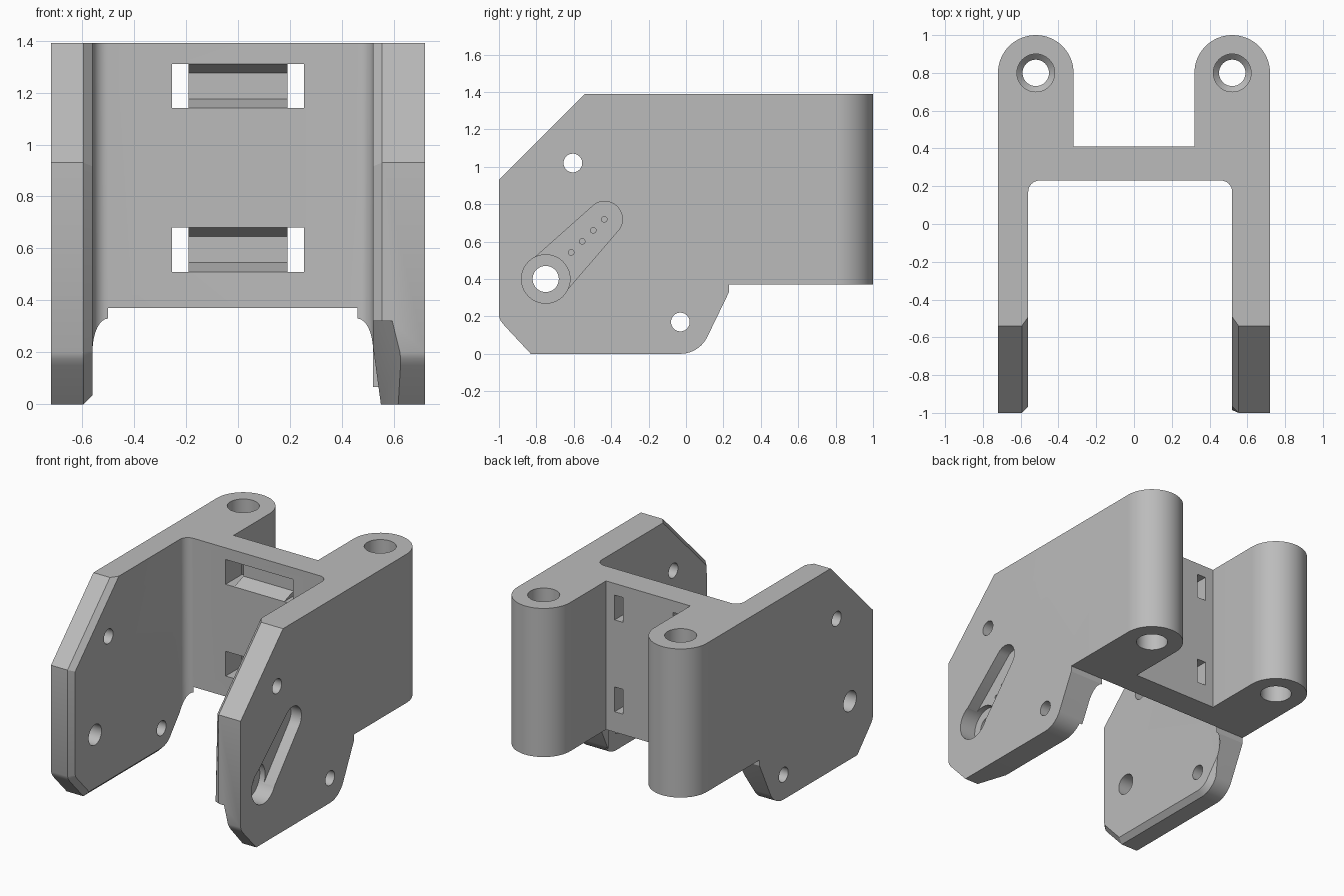
import bpy, bmesh
from math import sin, cos, radians, atan2, degrees
from mathutils import Vector

if "Cube" in bpy.data.objects:
    bpy.data.objects.remove(bpy.data.objects["Cube"], do_unlink=True)

TOP, FLOOR = 1.39, 0.37
IN_R, IN_L, OUT = 0.52, -0.56, 0.72

grey = bpy.data.materials.new("plain grey")
grey.use_nodes = True
grey.diffuse_color = (0.5, 0.5, 0.5, 1)
grey.node_tree.nodes["Principled BSDF"].inputs["Base Color"].default_value = (0.5, 0.5, 0.5, 1)


def arc(cx, cy, r, a0, a1, n=12):
    """Points on an arc, angles in degrees."""
    angles = [radians(a0 + (a1 - a0) * i / n) for i in range(n + 1)]
    return [(cx + r * cos(a), cy + r * sin(a)) for a in angles]


def circle(cx, cy, r, n=40):
    return arc(cx, cy, r, 0, 360, n)[:-1]


def finish(bm, name):
    bmesh.ops.recalc_face_normals(bm, faces=bm.faces)
    mesh = bpy.data.meshes.new(name)
    bm.to_mesh(mesh)
    bm.free()
    mesh.materials.append(grey)
    obj = bpy.data.objects.new(name, mesh)
    bpy.context.collection.objects.link(obj)
    return obj


def prism(name, outline, axis, a, b):
    """Extrude an outline along x (outline in y, z) or z (outline in x, y)."""
    bm = bmesh.new()
    place = (lambda p: (a, *p)) if axis == "x" else (lambda p: (*p, a))
    face = bm.faces.new([bm.verts.new(place(p)) for p in outline])
    new = bmesh.ops.extrude_face_region(bm, geom=[face])["geom"]
    move = Vector((b - a, 0, 0)) if axis == "x" else Vector((0, 0, b - a))
    bmesh.ops.translate(bm, vec=move, verts=[v for v in new if isinstance(v, bmesh.types.BMVert)])
    return finish(bm, name)


def lathe(name, x, y, profile):
    """Spin an (r, z) profile around a vertical axis."""
    bm = bmesh.new()
    verts = [bm.verts.new((x + r, y, z)) for r, z in profile]
    edges = [bm.edges.new(pair) for pair in zip(verts, verts[1:])]
    bmesh.ops.spin(bm, geom=verts + edges, cent=(x, y, 0), axis=(0, 0, 1),
                   angle=radians(360), steps=40)
    bmesh.ops.remove_doubles(bm, verts=bm.verts, dist=0.0005)
    return finish(bm, name)


def combine(target, tool, operation="DIFFERENCE"):
    mod = target.modifiers.new("cut", "BOOLEAN")
    mod.operation, mod.solver, mod.object = operation, "EXACT", tool
    tool.hide_render = True
    bpy.context.view_layer.objects.active = target
    bpy.ops.object.modifier_apply(modifier=mod.name)
    bpy.data.objects.remove(tool, do_unlink=True)


# Plan outline: two arms with round bosses, joined by a cross wall
plan = ([(-OUT, -1), (IN_L, -1)]
        + arc(IN_L + 0.06, 0.17, 0.06, 180, 90, 8)
        + arc(IN_R - 0.06, 0.17, 0.06, 90, 0, 8)
        + [(IN_R, -1), (OUT, -1)]
        + arc(0.52, 0.8, 0.2, 0, 180, 32)
        + [(0.32, 0.41), (-0.32, 0.41)]
        + arc(-0.52, 0.8, 0.2, 0, 180, 32))
bracket = prism("bracket_body", plan, "z", -0.1, 1.6)

# Side outline trims the arms
side = ([(-1, 0.2), (-0.99, 0.175), (-0.97, 0.15), (-0.83, 0)]
        + arc(-0.03, 0.16, 0.16, -90, -27, 10)
        + [(0.23, 0.33), (0.23, FLOOR), (1.1, FLOOR), (1.1, TOP), (-0.54, TOP), (-1, 0.93)])
combine(bracket, prism("side_trim", side, "x", -1, 1), "INTERSECT")

# Chamfer the inner front edges of both arms
bm = bmesh.new()
bm.from_mesh(bracket.data)
bmesh.ops.remove_doubles(bm, verts=bm.verts, dist=0.0002)
bmesh.ops.dissolve_limit(bm, angle_limit=radians(0.5), verts=bm.verts, edges=bm.edges)


def wants_chamfer(edge):
    p, q = (v.co for v in edge.verts)
    if max(p.y, q.y) > 0.125 or min(p.z, q.z) > TOP - 0.01:
        return False
    left = max(abs(p.x - IN_L), abs(q.x - IN_L)) < 0.005
    right = max(abs(p.x - IN_R), abs(q.x - IN_R)) < 0.005
    return left or (right and min(p.z, q.z) > 0.19)


bmesh.ops.bevel(bm, geom=[e for e in bm.edges if wants_chamfer(e)], offset=0.034,
                offset_type="OFFSET", segments=1, affect="EDGES")
bm.to_mesh(bracket.data)
bm.free()

# Lower inside of the slotted arm: slight taper, then a slanted front corner
for point, normal in (((0.55, 0, 0), (-0.22, 0, -0.03)),
                      ((0.62, -0.84, 0), (-0.049, -0.016, -0.012))):
    bm = bmesh.new()
    bmesh.ops.create_cube(bm, size=1)
    bmesh.ops.translate(bm, vec=(0, 0, 0.5), verts=bm.verts)
    bmesh.ops.scale(bm, vec=(4, 4, 0.3), verts=bm.verts)
    turn = Vector(normal).to_track_quat("Z", "Y").to_matrix()
    bmesh.ops.rotate(bm, matrix=turn, verts=bm.verts)
    bmesh.ops.translate(bm, vec=point, verts=bm.verts)
    slab = finish(bm, "slab")
    limit = prism("limit", [(-1.2, -0.1), (0.1, -0.1), (0.1, 0.32), (-1.2, 0.32)], "x", 0.49, 0.8)
    combine(slab, limit, "INTERSECT")
    combine(bracket, slab)

# Cross holes through both arms
for y, z, r in ((-0.605, 1.02, 0.05), (-0.03, 0.17, 0.05), (-0.75, 0.4, 0.07)):
    combine(bracket, prism("cross_hole", circle(y, z, r), "x", -1, 1))

# Tapered lever recess on the outside of one arm, with a deeper hub
hub, tip = (-0.75, 0.4), (-0.435, 0.72)
tilt = degrees(atan2(tip[1] - hub[1], tip[0] - hub[0]))
lever = arc(*hub, 0.125, tilt + 90, tilt + 270, 20) + arc(*tip, 0.095, tilt - 90, tilt + 90, 20)
combine(bracket, prism("lever_recess", lever, "x", 0.64, 0.8))
combine(bracket, prism("hub_recess", circle(*hub, 0.13), "x", 0.6, 0.8))
for i in range(4):
    y, z = -0.614 + i * 0.059, 0.542 + i * 0.059
    combine(bracket, prism("pin_hole", circle(y, z, 0.015, 16), "x", 0.3, 0.8))

# Stepped vertical bores in the bosses
for x in (-0.52, 0.52):
    bore = [(0, 0.2), (0.1, 0.2), (0.1, 0.67), (0.07, 0.7), (0.07, 1.06),
            (0.1, 1.09), (0.1, 1.6), (0, 1.6)]
    combine(bracket, lathe("bore", x, 0.8, bore))

# Strap slots in the cross wall: open ends and a bevelled pocket between
for z in (0.51, 1.14):
    for x0, x1 in ((-0.255, -0.19), (0.19, 0.255)):
        hole = [(0.1, z), (0.5, z), (0.5, z + 0.17), (0.1, z + 0.17)]
        combine(bracket, prism("strap_hole", hole, "x", x0, x1))
    pocket = [(0.1, z), (0.23, z), (0.33, z + 0.035), (0.33, z + 0.135),
              (0.23, z + 0.17), (0.1, z + 0.17)]
    combine(bracket, prism("strap_pocket", pocket, "x", -0.195, 0.195))

bpy.ops.object.select_all(action="DESELECT")
bracket.select_set(True)
bpy.context.view_layer.objects.active = bracket
bpy.ops.object.shade_smooth_by_angle(angle=radians(25))
